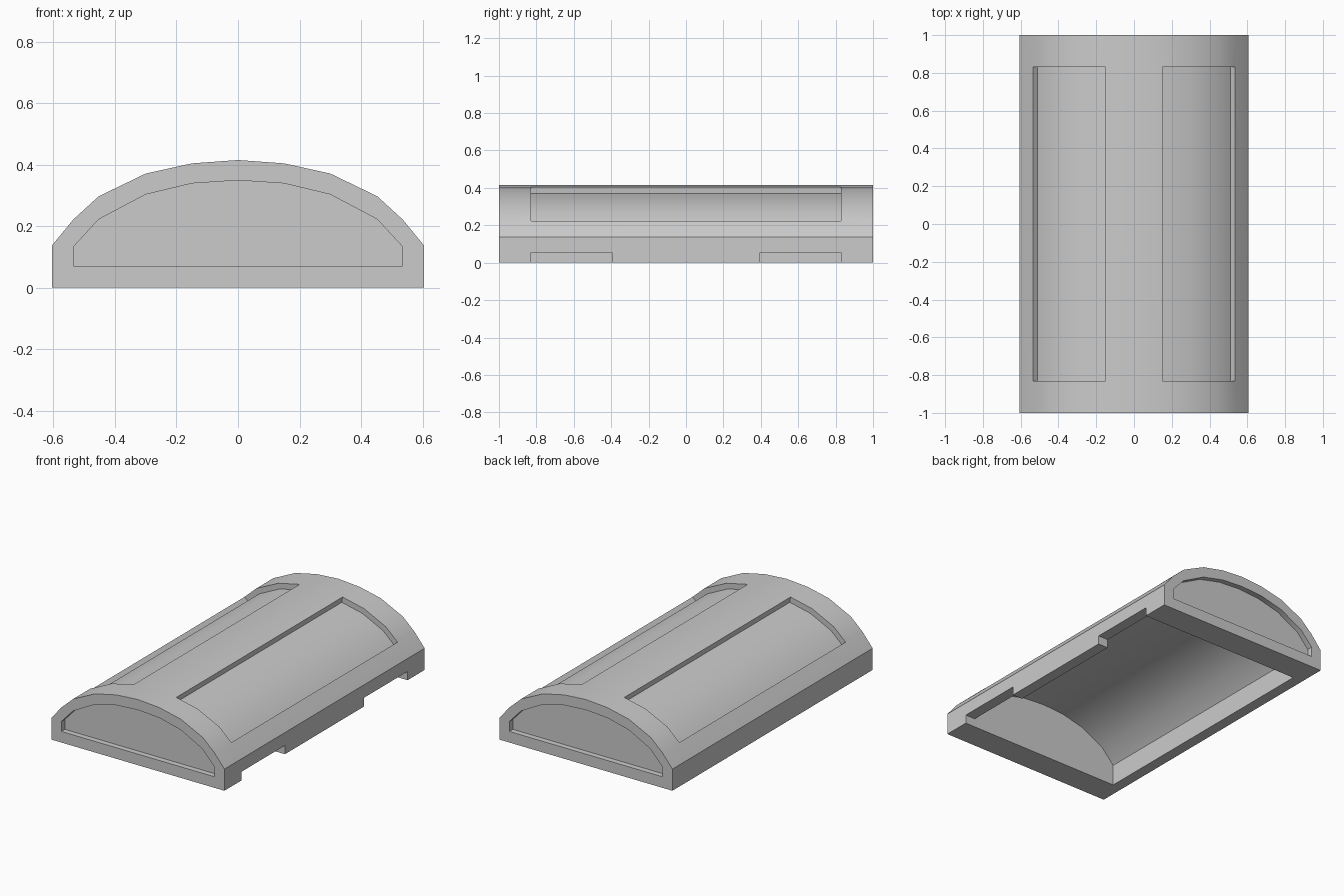
import bpy
import bmesh
from mathutils import Vector

default = bpy.data.objects.get("Cube")
if default:
    bpy.data.objects.remove(default, do_unlink=True)

HALF_LEN, INNER_END, SHELL, RECESS = 1.0, 0.83, 0.07, 0.035
OUTER = [(0, .415), (.15, .404), (.30, .371), (.453, .297), (.535, .222), (.605, .137)]
INNER = [(0, .349), (.15, .339), (.30, .303), (.453, .222), (.535, .133)]

grey = bpy.data.materials.new("plain grey")
grey.use_nodes = True
colour = (.6, .6, .6, 1)
grey.diffuse_color = colour
grey.node_tree.nodes["Principled BSDF"].inputs["Base Color"].default_value = colour


def prism(name, section, y0, y1):
    """Extrude an x-z section along y."""
    bm = bmesh.new()
    face = bm.faces.new([bm.verts.new((x, y0, z)) for x, z in section])
    grown = bmesh.ops.extrude_face_region(bm, geom=[face])["geom"]
    bmesh.ops.translate(bm, vec=(0, y1 - y0, 0),
                        verts=[v for v in grown if isinstance(v, bmesh.types.BMVert)])
    bmesh.ops.recalc_face_normals(bm, faces=bm.faces)
    mesh = bpy.data.meshes.new(name)
    bm.to_mesh(mesh)
    bm.free()
    mesh.materials.append(grey)
    obj = bpy.data.objects.new(name, mesh)
    bpy.context.collection.objects.link(obj)
    return obj


def arch(half, base):
    """Mirror a half profile and close it at the base height."""
    side = half[-1][0]
    left = [(-x, z) for x, z in half[:0:-1]]
    return [(-side, base)] + left + half + [(side, base)]


def cut(target, section, y0, y1):
    cutter = prism("cutter", section, y0, y1)
    cutter.hide_render = True
    mod = target.modifiers.new("cut", "BOOLEAN")
    mod.operation, mod.solver, mod.object = "DIFFERENCE", "EXACT", cutter
    bpy.context.view_layer.objects.active = target
    bpy.ops.object.modifier_apply(modifier=mod.name)
    bpy.data.objects.remove(cutter, do_unlink=True)


def offset(points, i, distance):
    """Move a profile point along its averaged normal."""
    a, p, b = (Vector(points[j]) for j in (i - 1, i, i + 1))
    normal = Vector((0, 0))
    for d in ((p - a).normalized(), (b - p).normalized()):
        normal += Vector((-d.y, d.x))
    return tuple(p + normal.normalized() * distance)


# Arched shell with a hollow underside
shell = prism("arched_cover", arch(OUTER, 0), -HALF_LEN, HALF_LEN)
cut(shell, arch(INNER, -.1), -INNER_END, INNER_END)

# Shallow recess in each end
for end in (-1, 1):
    cut(shell, arch(INNER, SHELL), end * (HALF_LEN - RECESS), end * (HALF_LEN + .1))

# Long sunken panel on each slope
panel = [offset(OUTER, i, -RECESS) for i in range(1, 5)]
panel += [offset(OUTER, i, RECESS) for i in range(4, 0, -1)]
for side in (-1, 1):
    cut(shell, [(side * x, z) for x, z in panel], -INNER_END, INNER_END)

# Two notches under the left wall
notch = [(.5, -.1), (.7, -.1), (.7, .055), (.5, .055)]
for end in (-1, 1):
    cut(shell, notch, end * .395, end * INNER_END)

bpy.ops.object.select_all(action="DESELECT")
shell.select_set(True)
bpy.context.view_layer.objects.active = shell
bpy.ops.object.shade_smooth_by_angle(angle=.55)
